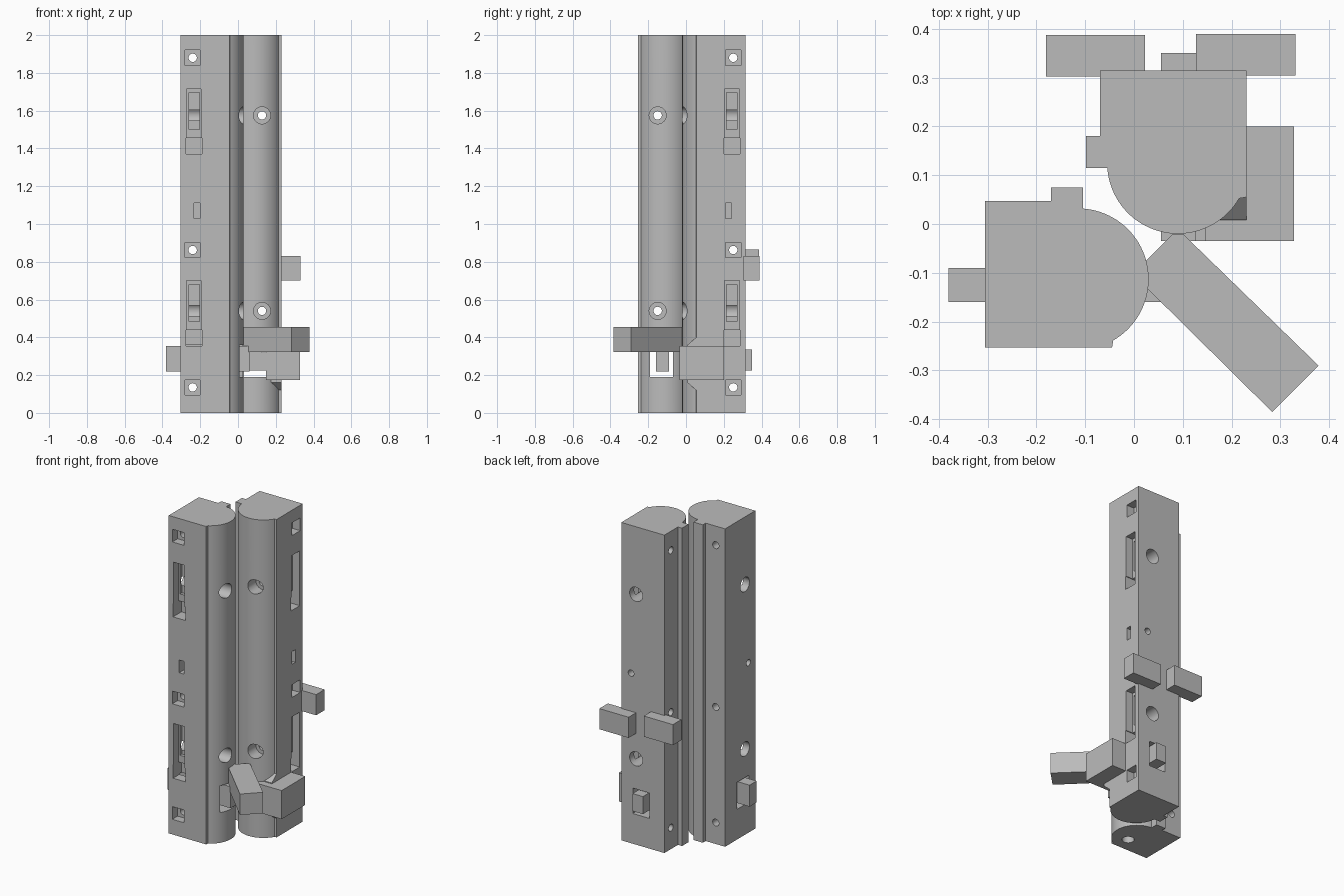
import bpy, bmesh, math
from mathutils import Matrix, Vector

if "Cube" in bpy.data.objects:
    bpy.data.objects.remove(bpy.data.objects["Cube"])

grey = bpy.data.materials.new("plain grey")
grey.diffuse_color = (0.5, 0.5, 0.5, 1)
grey.use_nodes = True
grey.node_tree.nodes["Principled BSDF"].inputs["Base Color"].default_value = grey.diffuse_color


def finish(bm, name):
    bmesh.ops.recalc_face_normals(bm, faces=bm.faces)
    me = bpy.data.meshes.new(name)
    bm.to_mesh(me)
    bm.free()
    me.materials.append(grey)
    ob = bpy.data.objects.new(name, me)
    bpy.context.collection.objects.link(ob)
    return ob


def prism(name, pts, z0, z1):
    bm = bmesh.new()
    f = bm.faces.new([bm.verts.new((x, y, z0)) for x, y in pts])
    ext = bmesh.ops.extrude_face_region(bm, geom=[f])["geom"]
    top = [v for v in ext if isinstance(v, bmesh.types.BMVert)]
    bmesh.ops.translate(bm, verts=top, vec=(0, 0, z1 - z0))
    return finish(bm, name)


def box(name, x0, x1, y0, y1, z0, z1):
    return prism(name, [(x0, y0), (x1, y0), (x1, y1), (x0, y1)], z0, z1)


def rod(name, a, b, r):
    a, b = Vector(a), Vector(b)
    bm = bmesh.new()
    m = Matrix.Translation((a + b) / 2) @ (b - a).to_track_quat('Z', 'Y').to_matrix().to_4x4()
    bmesh.ops.create_cone(bm, cap_ends=True, segments=32, radius1=r, radius2=r,
                          depth=(b - a).length, matrix=m)
    return finish(bm, name)


def select(ob):
    bpy.ops.object.select_all(action='DESELECT')
    ob.select_set(True)
    bpy.context.view_layer.objects.active = ob


def cut(ob, cutters):
    select(ob)
    for c in cutters:
        m = ob.modifiers.new("cut", 'BOOLEAN')
        m.operation, m.solver, m.object = 'DIFFERENCE', 'EXACT', c
        bpy.ops.object.modifier_apply(modifier=m.name)
        bpy.data.objects.remove(c)


# Post profile: square back, round nose, alignment ridge
cx, cy, r = -0.115, -0.113, 0.145
profile = [(-0.305, 0.047), (-0.305, -0.253), (-0.045, -0.253)]
for i in range(41):
    t = math.radians(-60 + 146 * i / 40)
    profile.append((cx + r * math.cos(t), cy + r * math.sin(t)))
profile += [(-0.105, 0.075), (-0.17, 0.075), (-0.17, 0.047)]
left_post = prism("left_post", profile, 0, 2)

cutters = []
# Bolt holes with square nut recesses
for z in (1.88, 0.862, 0.135):
    cutters.append(box("recess", -0.28, -0.20, -0.3, -0.2, z - 0.04, z + 0.04))
    cutters.append(rod("bolt", (-0.24, -0.3, z), (-0.24, 0.1, z), 0.022))
# Latch slots with a shallow frame and deeper pockets
for z in (1.37, 0.355):
    cutters.append(box("slot", -0.272, -0.195, -0.3, -0.205, z + 0.02, z + 0.345))
    cutters.append(box("slot_deep", -0.26, -0.205, -0.3, -0.185, z + 0.13, z + 0.325))
    cutters.append(box("slot_foot", -0.275, -0.19, -0.3, -0.17, z, z + 0.085))
# Counterbored screw holes
for z in (1.575, 0.54):
    cutters.append(rod("screw", (-0.4, -0.15, z), (0.1, -0.15, z), 0.022))
    cutters.append(rod("bore_out", (-0.4, -0.15, z), (-0.18, -0.15, z), 0.045))
    cutters.append(rod("bore_in", (-0.05, -0.15, z), (0.1, -0.15, z), 0.045))
# Small slot and pin hole
cutters.append(box("pin_slot", -0.232, -0.2, -0.3, -0.165, 1.03, 1.11))
cutters.append(rod("pin", (-0.4, -0.185, 1.07), (-0.215, -0.185, 1.07), 0.02))
cut(left_post, cutters)

# Right post is the left one mirrored across a diagonal
right_post = left_post.copy()
right_post.data = left_post.data.copy()
right_post.name = "right_post"
bpy.context.collection.objects.link(right_post)
right_post.data.transform(Matrix(((0, -1, 0, -0.023), (-1, 0, 0, 0.01),
                                  (0, 0, 1, 0), (0, 0, 0, 1))))
right_post.data.flip_normals()

# Bar tunnels, and the socket under the left post
cut(left_post, [box("tunnel", -0.5, 0.2, -0.19, -0.07, 0.19, 0.36),
                rod("socket", (-0.09, -0.16, -0.1), (-0.09, -0.16, 0.17), 0.035)])
cut(right_post, [box("tunnel", 0.032, 0.15, -0.2, 0.5, 0.19, 0.35)])
for ob in (left_post, right_post):
    select(ob)
    bpy.ops.object.shade_smooth_by_angle(angle=math.radians(30))

# Bars through the tunnels
box("left_bar", -0.38, 0.06, -0.16, -0.09, 0.22, 0.355)
box("right_bar", 0.055, 0.127, -0.035, 0.35, 0.225, 0.335)
box("right_bar_link", 0.1, 0.15, -0.035, 0.005, 0.225, 0.32)

# Side block and its sloped corner gusset
box("side_block", 0.147, 0.328, -0.035, 0.2, 0.175, 0.355)
gusset = box("corner_gusset", 0.17, 0.23, 0.008, 0.06, 0.115, 0.405)
for v in gusset.data.vertices:
    if v.co.y < 0.03:
        v.co.z += 0.045 if v.co.z < 0.2 else -0.045

# Diagonal handle
prism("diagonal_handle", [(0.025, -0.13), (0.283, -0.385), (0.378, -0.29),
                          (0.1, -0.02), (0.08, -0.02), (0.025, -0.075)], 0.323, 0.455)

# Rear blocks
box("rear_block_left", -0.18, 0.023, 0.302, 0.387, 0.735, 0.865)
box("rear_block_right", 0.127, 0.331, 0.304, 0.389, 0.70, 0.83)
